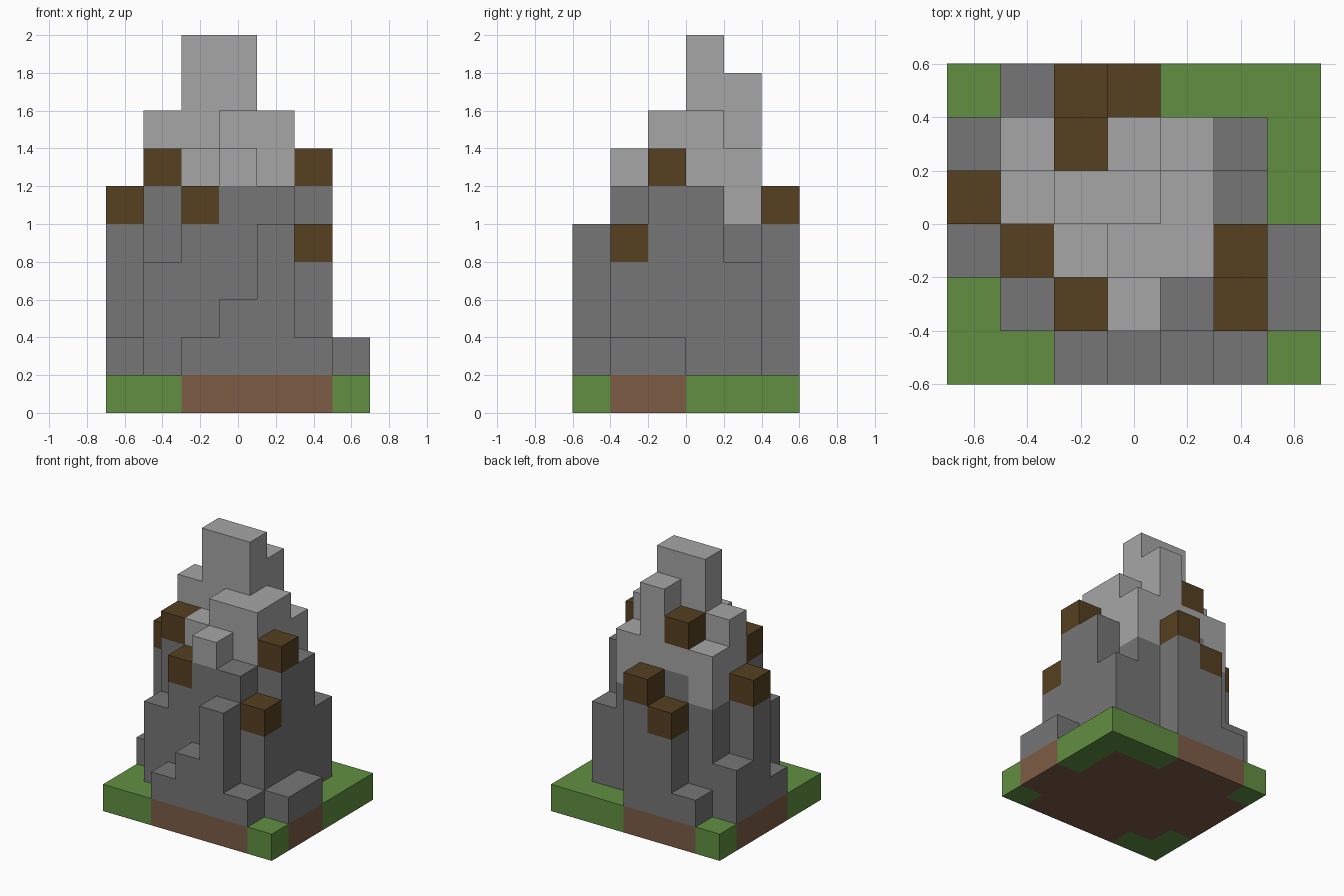
import bpy
import bmesh
from mathutils import Vector

default = bpy.data.objects.get("Cube")
if default:
    bpy.data.objects.remove(default)

CELL = 0.2

# Column heights in cells (hex) and the kind of each column's top,
# rows from back to front: g turf, d dark rock, p pale rock, b brown block
HEIGHTS = ["1256111", "3789741", "68aa861", "2778872", "1467652", "1123521"]
TOPS = ["gdbbggg", "dpbppdg", "bppppdg", "dbpppbd", "gdbpdbd", "ggddddg"]

COLOURS = {
    "turf": ("grass green", (0.120, 0.275, 0.054)),
    "soil": ("soil brown", (0.205, 0.107, 0.061)),
    "lower_rock": ("dark grey stone", (0.181, 0.181, 0.181)),
    "upper_rock": ("pale grey stone", (0.381, 0.381, 0.381)),
    "brown_blocks": ("dark brown earth", (0.093, 0.051, 0.015)),
}


def make_material(name, rgb):
    mat = bpy.data.materials.new(name)
    mat.use_nodes = True
    mat.diffuse_color = (*rgb, 1)
    mat.node_tree.nodes["Principled BSDF"].inputs["Base Color"].default_value = (*rgb, 1)
    return mat


def part_of(top, level, height, pale_from):
    """Name the part that a cell of a column belongs to."""
    if level == 0:
        return "turf" if top == "g" else "soil"
    if top == "b" and level == height - 1:
        return "brown_blocks"
    return "upper_rock" if level >= pale_from else "lower_rock"


# Fill the grid of cells column by column
cells = {}
rows, cols = len(TOPS), len(TOPS[0])
for r in range(rows):
    for c in range(cols):
        height, top = int(HEIGHTS[r][c], 16), TOPS[r][c]
        # Pale rock reaches one cell lower on the back shoulders
        pale_from = 5 if r == 1 and top == "p" else 6
        for level in range(height):
            cells[c, rows - 1 - r, level] = part_of(top, level, height, pale_from)


def build_part(name, material):
    """Skin the exposed sides of all cells of one part."""
    bm = bmesh.new()
    origin = Vector((cols / 2, rows / 2, 0))
    for cell, part in cells.items():
        if part != name:
            continue
        centre = Vector(cell) + Vector((0.5, 0.5, 0.5)) - origin
        for axis in range(3):
            for sign in (-1, 1):
                step = [0, 0, 0]
                step[axis] = sign
                if tuple(a + b for a, b in zip(cell, step)) in cells:
                    continue
                n = Vector(step)
                u = Vector((0, 0, 0))
                u[(axis + 1) % 3] = 1
                v = n.cross(u)
                corners = [(-1, -1), (1, -1), (1, 1), (-1, 1)]
                bm.faces.new([bm.verts.new((centre + (n + u * a + v * b) / 2) * CELL)
                              for a, b in corners])
    # Weld the cells and merge flat areas into clean faces
    bmesh.ops.remove_doubles(bm, verts=bm.verts, dist=0.001)
    bmesh.ops.dissolve_limit(bm, angle_limit=0.01, verts=bm.verts, edges=bm.edges)
    mesh = bpy.data.meshes.new(name)
    bm.to_mesh(mesh)
    bm.free()
    mesh.materials.append(material)
    bpy.context.collection.objects.link(bpy.data.objects.new(name, mesh))


for part_name, (colour_name, rgb) in COLOURS.items():
    build_part(part_name, make_material(colour_name, rgb))
